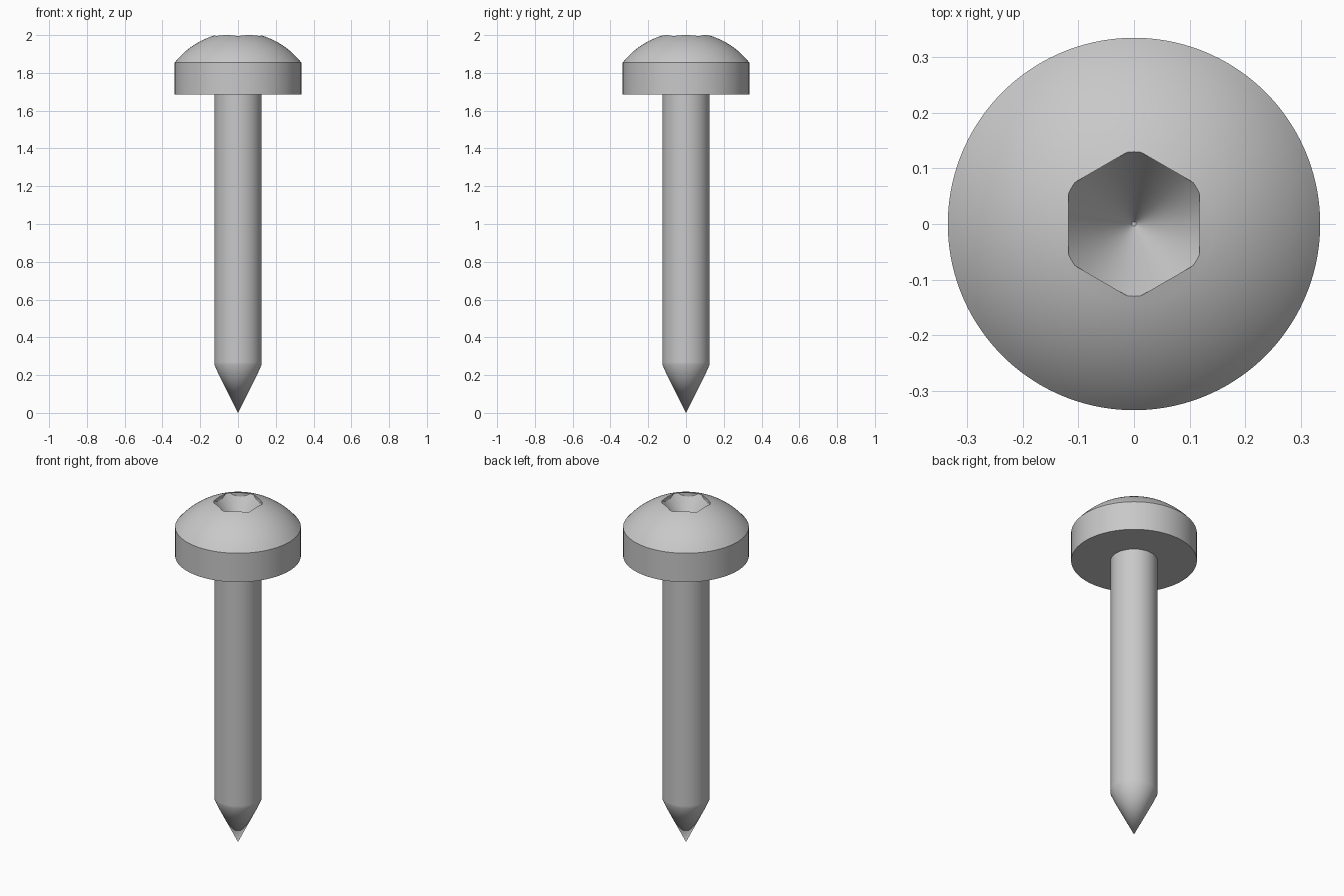
import bpy
import bmesh
from math import sin, cos, pi, radians, sqrt

if "Cube" in bpy.data.objects:
    bpy.data.objects.remove(bpy.data.objects["Cube"])

SEGMENTS = 144
DOME_CENTRE, DOME_RADIUS = 1.589, 0.4276
HEAD_RADIUS, SHANK_RADIUS = 0.335, 0.125
HEX_APOTHEM, CONE_RADIUS, CONE_SLOPE = 0.118, 0.13, 1.5

steel = bpy.data.materials.new("plain_steel")
steel.use_nodes = True
grey = (0.58, 0.58, 0.58, 1)
steel.diffuse_color = grey
steel.node_tree.nodes["Principled BSDF"].inputs["Base Color"].default_value = grey


def dome_height(r):
    return DOME_CENTRE + sqrt(DOME_RADIUS ** 2 - r ** 2)


def socket_radius(angle):
    # Hexagon with flats towards +x and -x, its corners clipped by the cone
    to_flat = (angle + pi / 6) % (pi / 3) - pi / 6
    return min(HEX_APOTHEM / cos(to_flat), CONE_RADIUS)


def cone_height(r):
    return dome_height(CONE_RADIUS) - CONE_SLOPE * (CONE_RADIUS - r)


def rim_point(angle):
    r = socket_radius(angle)
    return r, dome_height(r)


def wall_foot_point(angle):
    r = socket_radius(angle)
    return r, cone_height(r)


def lathe(name, rings, start, end):
    """Skin rings, each an (r, z) pair or a function of angle, with a pole or flat at each end."""
    bm = bmesh.new()
    angles = [2 * pi * i / SEGMENTS for i in range(SEGMENTS)]
    loops = []
    for ring in rings:
        loop = []
        for a in angles:
            r, z = ring(a) if callable(ring) else ring
            loop.append(bm.verts.new((r * cos(a), r * sin(a), z)))
        loops.append(loop)
    for low, high in zip(loops, loops[1:]):
        for i in range(SEGMENTS):
            j = (i + 1) % SEGMENTS
            bm.faces.new((low[i], low[j], high[j], high[i]))
    for loop, pole in ((loops[0], start), (loops[-1], end)):
        if pole is None:
            bm.faces.new(loop)
        else:
            tip = bm.verts.new((0, 0, pole))
            for i in range(SEGMENTS):
                bm.faces.new((loop[i], loop[(i + 1) % SEGMENTS], tip))
    bmesh.ops.remove_doubles(bm, verts=bm.verts, dist=0.0002)
    bmesh.ops.recalc_face_normals(bm, faces=bm.faces)
    mesh = bpy.data.meshes.new(name)
    bm.to_mesh(mesh)
    bm.free()
    mesh.materials.append(steel)
    obj = bpy.data.objects.new(name, mesh)
    bpy.context.collection.objects.link(obj)
    bpy.ops.object.select_all(action="DESELECT")
    obj.select_set(True)
    bpy.context.view_layer.objects.active = obj
    bpy.ops.object.shade_smooth_by_angle(angle=radians(30))
    return obj


# Domed head with a conical hexagon socket
steps = 16
inner = 0.145
dome = [HEAD_RADIUS + (inner - HEAD_RADIUS) * i / steps for i in range(steps + 1)]
lathe("screw_head",
      [(SHANK_RADIUS, 1.685), (HEAD_RADIUS, 1.685)]
      + [(r, dome_height(r)) for r in dome]
      + [rim_point, wall_foot_point, (0.06, cone_height(0.06)), (0.004, cone_height(0.004))],
      None, cone_height(0.004))

# Straight shank ending in a sharp point
lathe("shank",
      [(0.105, 0.21), (SHANK_RADIUS, 0.255), (SHANK_RADIUS, 0.27), (SHANK_RADIUS, 1.686)],
      0.0, None)
